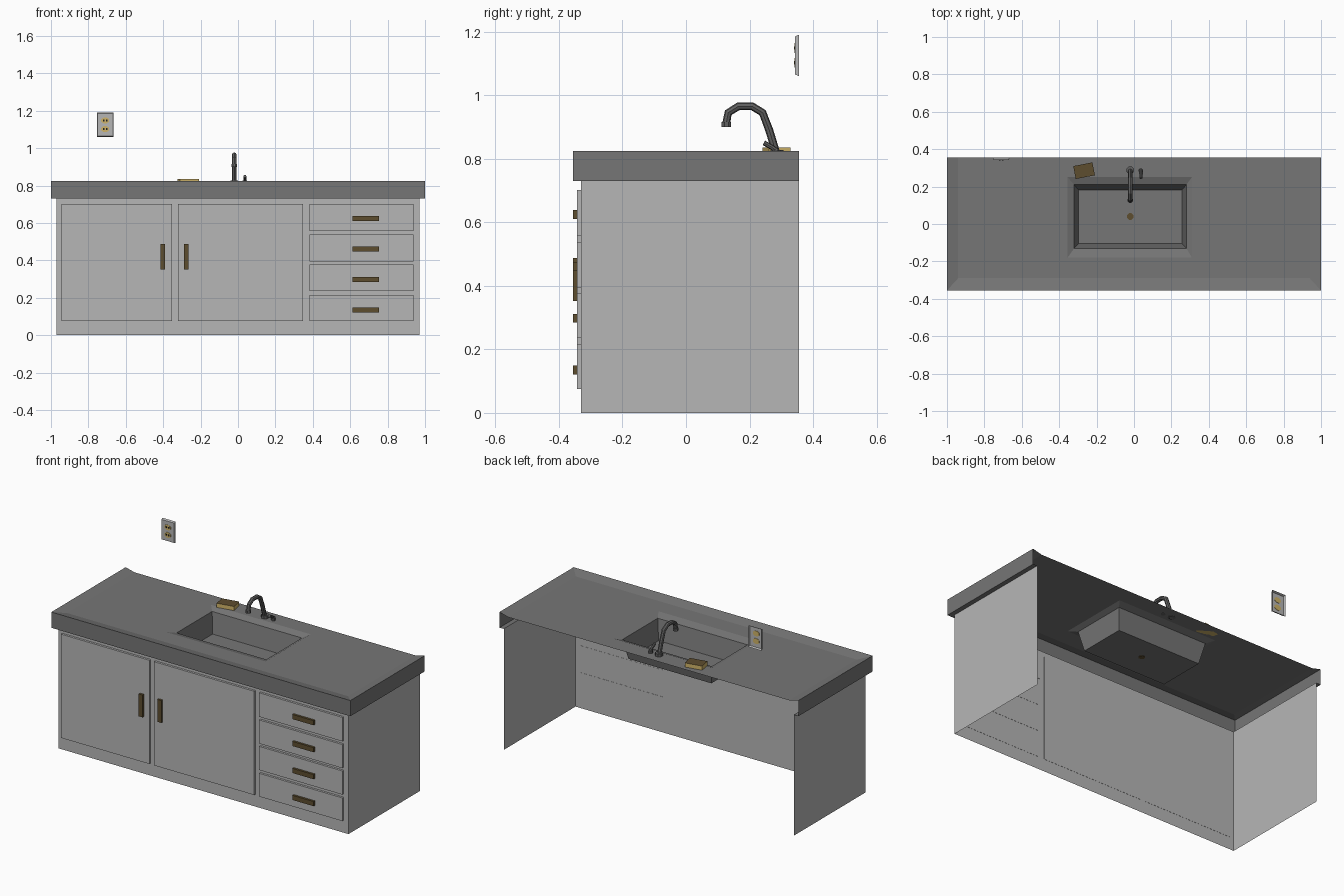
import bpy, bmesh, math
from mathutils import Matrix, Vector

if "Cube" in bpy.data.objects:
    bpy.data.objects.remove(bpy.data.objects["Cube"])


def mat(name, r, g, b):
    m = bpy.data.materials.new(name)
    m.diffuse_color = (r, g, b, 1)
    m.use_nodes = True
    m.node_tree.nodes["Principled BSDF"].inputs["Base Color"].default_value = m.diffuse_color
    return m


CABINET = mat("cabinet_grey", 0.47, 0.47, 0.47)
COUNTER = mat("counter_dark_grey", 0.18, 0.18, 0.18)
METAL = mat("faucet_grey", 0.12, 0.12, 0.12)
BRONZE = mat("bronze_brown", 0.11, 0.075, 0.028)
YELLOW = mat("sponge_yellow", 0.62, 0.45, 0.14)
BLACK = mat("slot_black", 0.015, 0.015, 0.015)


def finish(bm, name, *mats):
    me = bpy.data.meshes.new(name)
    bm.normal_update()
    bm.to_mesh(me)
    bm.free()
    for m in mats:
        me.materials.append(m)
    ob = bpy.data.objects.new(name, me)
    bpy.context.collection.objects.link(ob)
    return ob


def box(name, x0, x1, y0, y1, z0, z1, m):
    bm = bmesh.new()
    s = Matrix.Diagonal((x1 - x0, y1 - y0, z1 - z0, 1))
    t = Matrix.Translation(((x0 + x1) / 2, (y0 + y1) / 2, (z0 + z1) / 2))
    bmesh.ops.create_cube(bm, size=1, matrix=t @ s)
    return finish(bm, name, m)


def cylinder(name, centre, r, h, m, sides=8, axis="Z", stretch=1):
    bm = bmesh.new()
    rot = Matrix.Rotation(math.pi / 2, 4, "X") if axis == "Y" else Matrix()
    mtx = (Matrix.Translation(centre) @ Matrix.Diagonal((stretch, 1, 1, 1)) @ rot
           @ Matrix.Rotation(math.pi / sides, 4, "Z"))
    bmesh.ops.create_cone(bm, cap_ends=True, segments=sides, radius1=r, radius2=r,
                          depth=h, matrix=mtx)
    return finish(bm, name, m)


def tube(name, pts, r, m):
    cu = bpy.data.curves.new(name, "CURVE")
    cu.dimensions = "3D"
    cu.bevel_depth, cu.bevel_resolution, cu.use_fill_caps = r, 2, True
    sp = cu.splines.new("POLY")
    sp.points.add(len(pts) - 1)
    for p, c in zip(sp.points, pts):
        p.co = (*c, 1)
    sp.use_smooth = False
    cu.materials.append(m)
    ob = bpy.data.objects.new(name, cu)
    bpy.context.collection.objects.link(ob)
    bpy.ops.object.select_all(action="DESELECT")
    ob.select_set(True)
    bpy.context.view_layer.objects.active = ob
    bpy.ops.object.convert(target="MESH")


BACK = 0.355


def u_row(bm, a, b, z):
    """Points running back, front, front, back: open at the rear."""
    return [bm.verts.new(p) for p in ((-a, BACK, z), (-a, b, z), (a, b, z), (a, BACK, z))]


def rect(bm, x0, x1, y0, y1, z):
    return [bm.verts.new(p) for p in ((x0, y1, z), (x0, y0, z), (x1, y0, z), (x1, y1, z))]


def bridge(bm, lower, upper, closed=False):
    n = len(lower)
    for i in range(n if closed else n - 1):
        j = (i + 1) % n
        bm.faces.new((lower[i], lower[j], upper[j], upper[i]))


# Cabinet carcass: two sides and a front, open at the back and below
bm = bmesh.new()
bridge(bm, u_row(bm, 0.97, -0.33, 0), u_row(bm, 0.97, -0.33, 0.732))
finish(bm, "cabinet_body", CABINET)

# Countertop with skirt, raised rim, and sink basin in one sheet
bm = bmesh.new()
rows = [u_row(bm, *p) for p in ((0.97, -0.33, 0.732), (1, -0.355, 0.73),
                                (1, -0.355, 0.825), (0.94, -0.29, 0.81))]
for lo, hi in zip(rows, rows[1:]):
    bridge(bm, lo, hi)
basin = [rect(bm, -0.355, 0.31, -0.18, 0.25, 0.81),
         rect(bm, -0.32, 0.28, -0.13, 0.21, 0.795),
         rect(bm, -0.297, 0.257, -0.105, 0.182, 0.675)]
for lo, hi in zip([rows[-1]] + basin, basin):
    bridge(bm, lo, hi, closed=True)
bm.faces.new(basin[-1])
finish(bm, "countertop_with_sink", COUNTER)
cylinder("sink_drain", (-0.02, 0.04, 0.677), 0.019, 0.006, BRONZE)

# Doors with upright handles
for side, x0, x1, hx in (("left", -0.945, -0.353, -0.402), ("right", -0.322, 0.348, -0.277)):
    box(side + "_door", x0, x1, -0.343, -0.329, 0.075, 0.702, CABINET)
    box(side + "_door_handle", hx - 0.013, hx + 0.013, -0.356, -0.342, 0.352, 0.487, BRONZE)

# Drawers with level handles
for i, (z0, z1) in enumerate(((0.075, 0.215), (0.235, 0.378), (0.395, 0.538), (0.557, 0.702))):
    box(f"drawer_{i + 1}", 0.382, 0.938, -0.343, -0.329, z0, z1, CABINET)
    zc = 0.135 + i * 0.163
    box(f"drawer_handle_{i + 1}", 0.613, 0.755, -0.356, -0.342, zc - 0.014, zc + 0.014, BRONZE)

# Faucet with gooseneck, nozzle and lever
FX = -0.02
path = ((0.287, 0.808), (0.262, 0.89), (0.241, 0.945), (0.208, 0.965),
        (0.165, 0.965), (0.133, 0.945), (0.126, 0.908))
tube("faucet_neck", [(FX, y, z) for y, z in path], 0.0125, METAL)
cylinder("faucet_nozzle", (FX, 0.127, 0.908), 0.016, 0.015, METAL)
cylinder("faucet_base", (FX, 0.287, 0.818), 0.022, 0.018, METAL)
cylinder("lever_base", (0.037, 0.285, 0.818), 0.013, 0.018, METAL)
tube("faucet_lever", [(0.037, 0.29, 0.822), (0.037, 0.27, 0.836), (0.037, 0.245, 0.85)],
     0.008, METAL)

# Sponge: yellow block with a brown scouring top
bm = bmesh.new()
bmesh.ops.create_cube(bm, size=1, matrix=Matrix.Translation((-0.267, 0.285, 0.8225))
                      @ Matrix.Rotation(math.radians(11), 4, "Z")
                      @ Matrix.Diagonal((0.104, 0.07, 0.025, 1)))
bm.normal_update()
for f in bm.faces:
    f.material_index = 1 if f.normal.z > 0.5 else 0
finish(bm, "sponge", YELLOW, BRONZE)

# Wall outlet: hollow plate with tapered edges, two sockets and slots
OX, OZ = -0.71, 1.125
bm = bmesh.new()
loops = []
for w, h, y in ((0.045, 0.065, BACK), (0.041, 0.06, 0.343)):
    loops.append([bm.verts.new((OX + sx * w, y, OZ + sz * h))
                  for sx, sz in ((-1, -1), (1, -1), (1, 1), (-1, 1))])
bridge(bm, *loops, closed=True)
bm.faces.new(loops[1])
finish(bm, "outlet_plate", CABINET)
for n, dz in (("upper", 0.023), ("lower", -0.023)):
    cylinder(n + "_socket", (OX, 0.343, OZ + dz), 0.017, 0.004, YELLOW, 8, "Y", 1.35)
    for k, dx in (("left", -0.009), ("right", 0.009)):
        box(f"{n}_{k}_slot", OX + dx - 0.004, OX + dx + 0.004, 0.3395, 0.342,
            OZ + dz - 0.005, OZ + dz + 0.005, BLACK)
